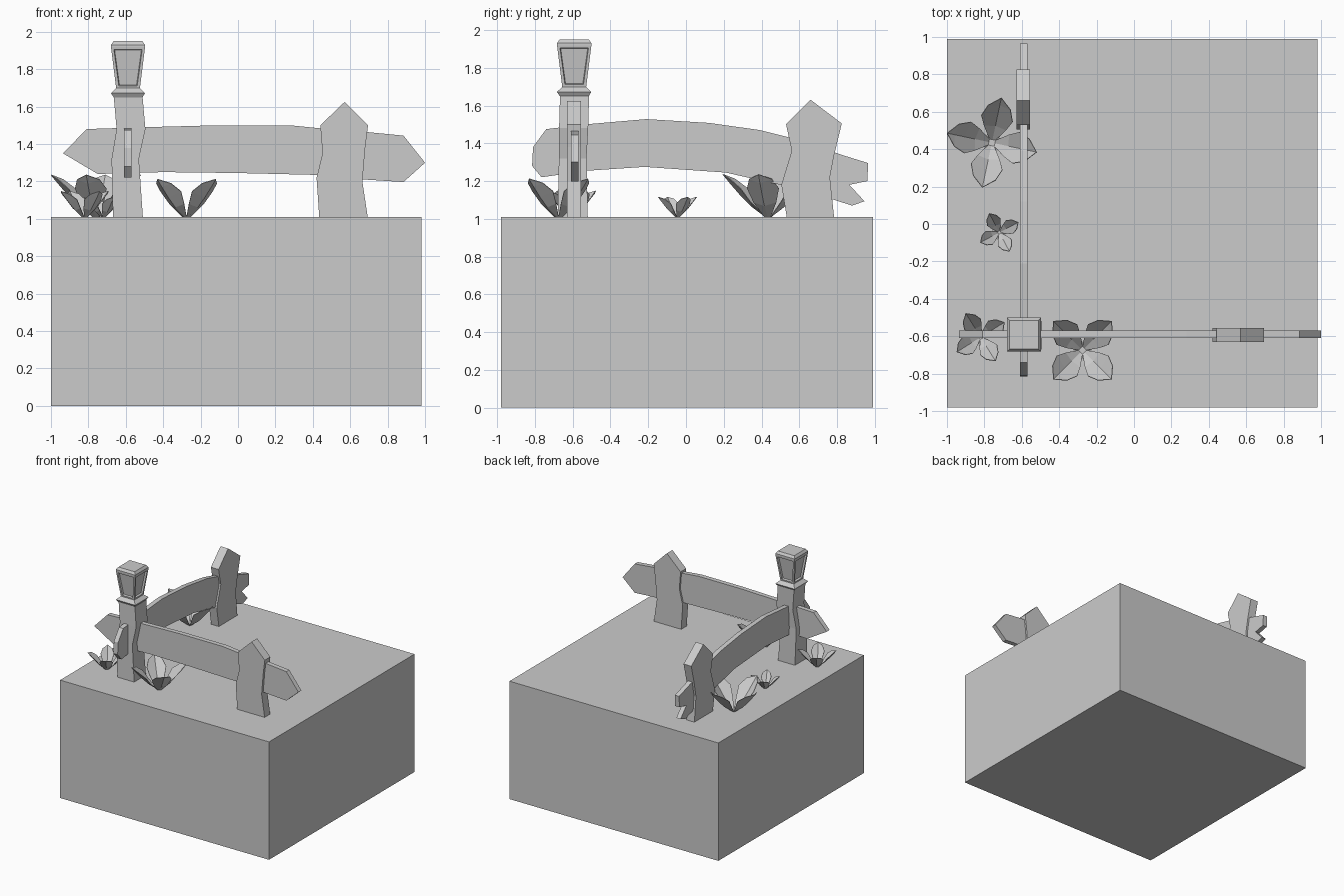
import bpy, bmesh, math
from mathutils import Vector

if "Cube" in bpy.data.objects:
    bpy.data.objects.remove(bpy.data.objects["Cube"])


def finish(name, bm):
    me = bpy.data.meshes.new(name)
    bmesh.ops.recalc_face_normals(bm, faces=bm.faces)
    bm.to_mesh(me)
    bm.free()
    ob = bpy.data.objects.new(name, me)
    bpy.context.collection.objects.link(ob)
    return ob


def plank(name, outline, axis, lo, hi):
    """Extrude a (horizontal, z) outline; axis is the direction of the plank."""
    bm = bmesh.new()
    if axis == 'x':
        pts, move = [(u, lo, z) for u, z in outline], (0, hi - lo, 0)
    else:
        pts, move = [(lo, u, z) for u, z in outline], (hi - lo, 0, 0)
    face = bm.faces.new([bm.verts.new(p) for p in pts])
    ext = bmesh.ops.extrude_face_region(bm, geom=[face], use_keep_orig=True)
    bmesh.ops.translate(bm, vec=move,
                        verts=[v for v in ext['geom'] if isinstance(v, bmesh.types.BMVert)])
    return finish(name, bm)


def square_loft(name, rings, recess=None):
    """Stack square rings (cx, cy, half, z); recess = index of band given sunken panes."""
    bm = bmesh.new()
    loops = [[bm.verts.new((cx + sx * h, cy + sy * h, z))
              for sx, sy in ((-1, -1), (1, -1), (1, 1), (-1, 1))] for cx, cy, h, z in rings]
    panes = []
    for k, (a, b) in enumerate(zip(loops, loops[1:])):
        for i in range(4):
            j = (i + 1) % 4
            f = bm.faces.new((a[i], a[j], b[j], b[i]))
            if k == recess:
                panes.append(f)
    bm.faces.new(loops[0][::-1])
    bm.faces.new(loops[-1])
    bm.normal_update()
    if panes:
        bmesh.ops.inset_individual(bm, faces=panes, thickness=0.021)
        bmesh.ops.inset_individual(bm, faces=panes, thickness=0.005, depth=-0.015)
    return finish(name, bm)


def plant(name, x, y, size, turn):
    """Four cupped leaves around a small square hub."""
    # radius, height, half width, cup
    stations = [(.07, .01, .07, 0), (.38, .24, .25, .08), (.62, .48, .35, .14),
                (.84, .73, .25, .09)]
    bm = bmesh.new()
    for k in range(4):
        a = math.radians(turn + 90 * k)
        d, s = Vector((math.cos(a), math.sin(a), 0)), Vector((-math.sin(a), math.cos(a), 0))
        rows = []
        for r, z, w, c in stations:
            row = []
            for t in (-1, 0, 1):
                p = d * (r - c * .6 * abs(t)) + s * (w * t) + Vector((0, 0, z + c * abs(t)))
                row.append(bm.verts.new(p * size + Vector((x, y, 1.01))))
            rows.append(row)
        for p, q in zip(rows, rows[1:]):
            for i in (0, 1):
                bm.faces.new((p[i], p[i + 1], q[i + 1], q[i]))
        tip = bm.verts.new((d + Vector((0, 0, .92))) * size + Vector((x, y, 1.01)))
        for i in (0, 1):
            bm.faces.new((rows[-1][i], rows[-1][i + 1], tip))
    bmesh.ops.remove_doubles(bm, verts=bm.verts, dist=size * .01)
    base = sorted(bm.verts, key=lambda v: v.co.z)[:8]
    base.sort(key=lambda v: math.atan2(v.co.y - y, v.co.x - x))
    bm.faces.new(base)
    ob = finish(name, bm)
    mod = ob.modifiers.new("thickness", 'SOLIDIFY')
    mod.thickness = 0.004
    mod.offset = 0
    return ob


# Ground block
bpy.ops.mesh.primitive_cube_add(size=1, location=(-.01, .005, .505))
ground = bpy.context.object
ground.name = "ground_block"
ground.scale = (1.98, 1.97, 1.01)

# Rails
plank("front_rail", [(-.935, 1.35), (-.81, 1.48), (-.5, 1.49), (-.12, 1.5), (.28, 1.5),
                     (.45, 1.483), (.7, 1.463), (.885, 1.445), (1.0, 1.3), (.885, 1.197),
                     (.68, 1.21), (.42, 1.235), (0, 1.245), (-.4, 1.25), (-.75, 1.24)],
      'x', -.61, -.57)
plank("side_rail", [(-.815, 1.28), (-.81, 1.38), (-.74, 1.475), (-.5, 1.503), (-.21, 1.528),
                    (.12, 1.508), (.39, 1.47), (.55, 1.43), (.82, 1.34), (.965, 1.295),
                    (.96, 1.2), (.865, 1.18), (.945, 1.093), (.88, 1.07), (.77, 1.105),
                    (.5, 1.18), (.21, 1.245), (-.22, 1.275), (-.52, 1.255), (-.765, 1.22)],
      'y', -.61, -.57)

# Pointed fence posts
plank("front_post", [(.435, 1.0), (.42, 1.22), (.452, 1.35), (.44, 1.5), (.57, 1.625),
                     (.695, 1.5), (.68, 1.38), (.665, 1.2), (.695, 1.0)], 'x', -.63, -.555)
plank("side_post", [(.535, 1.0), (.505, 1.18), (.56, 1.36), (.53, 1.5), (.66, 1.63),
                    (.825, 1.505), (.785, 1.34), (.762, 1.22), (.785, 1.0)], 'y', -.628, -.555)

# Crooked lamp post, collar and lantern
square_loft("lamp_post", [(-.588, -.6, .08, 1.0), (-.603, -.6, .073, 1.32),
                          (-.572, -.595, .077, 1.48), (-.588, -.59, .077, 1.66)])
square_loft("lamp_collar", [(-.588, -.592, .077, 1.65), (-.588, -.592, .091, 1.672),
                            (-.588, -.592, .06, 1.702)])
square_loft("lantern", [(-.588, -.592, .063, 1.695), (-.588, -.592, .091, 1.918),
                        (-.588, -.592, .091, 1.93), (-.588, -.592, .077, 1.95)], recess=0)

# Leafy plants
plant("front_plant", -.275, -.675, .22, 45)
plant("corner_plant", -.82, -.605, .15, 32)
plant("back_plant", -.76, .435, .245, 78)
plant("small_plant", -.72, -.045, .115, 28)
